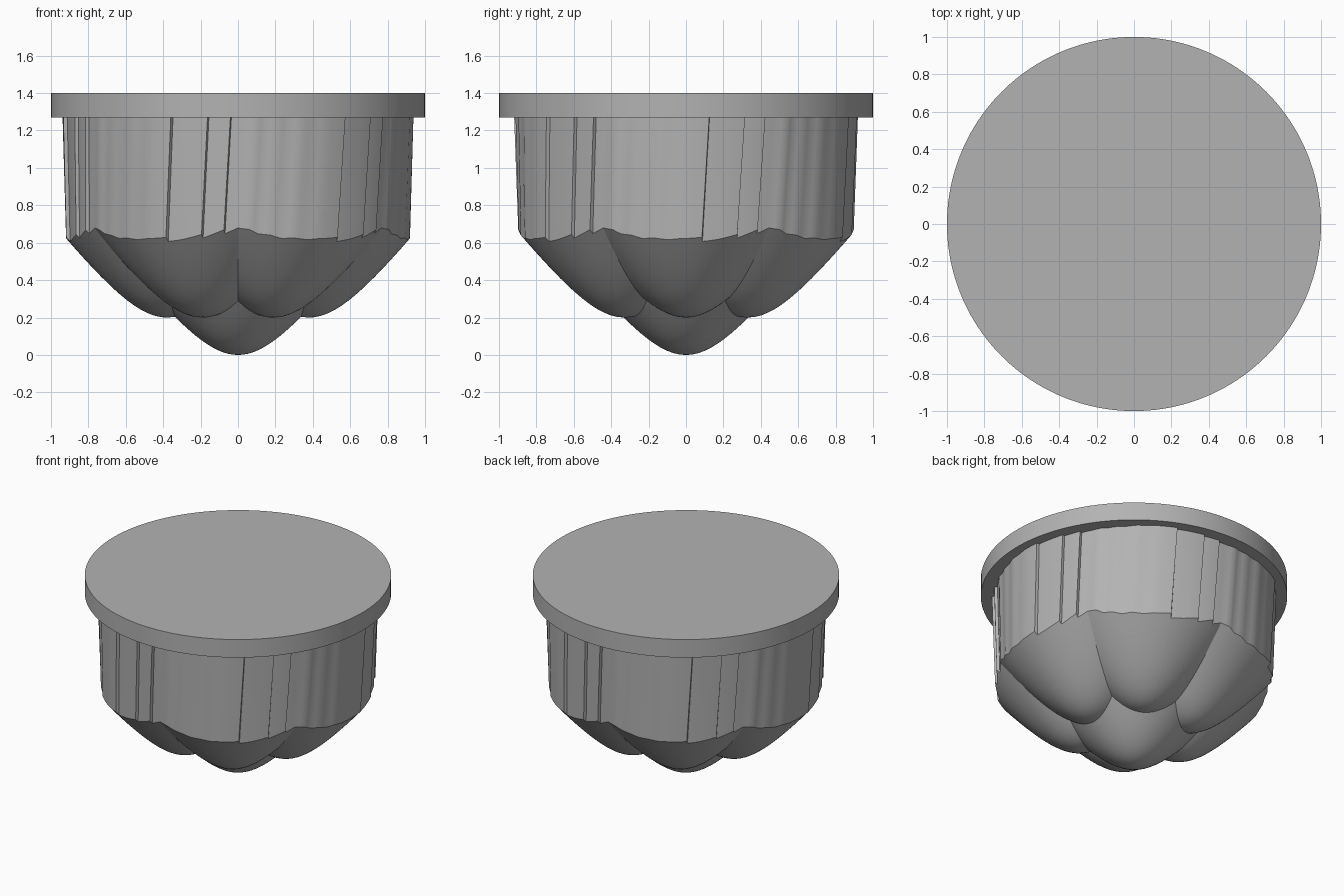
import bpy, bmesh, math

if "Cube" in bpy.data.objects:
    bpy.data.objects.remove(bpy.data.objects["Cube"], do_unlink=True)

# One plain grey for the whole model
GREY = (0.45, 0.45, 0.45, 1)
grey = bpy.data.materials.new("plain grey")
grey.use_nodes = True
grey.diffuse_color = GREY
grey.node_tree.nodes["Principled BSDF"].inputs["Base Color"].default_value = GREY

WALL_TOP = 1.28
LID_BOTTOM, LID_TOP = 1.27, 1.4
LOBES = 6
LOBE_RADIUS = 0.38

# Wall radius against angle over one sixth of a turn, with three saw-tooth steps
STEPS = [(5.3, 0.922), (5.6, 0.902), (11, 0.903), (17.6, 0.908), (17.9, 0.89),
         (25.2, 0.9), (25.5, 0.88), (30, 0.885), (34, 0.897), (37, 0.89),
         (41, 0.9), (45, 0.897), (49, 0.91), (54, 0.91), (58, 0.918),
         (62, 0.92), (65.3, 0.922)]


def bowl(distance):
    """Height of one rounded lens cup above its own tip."""
    return math.sqrt(0.136 + 1.69 * distance ** 2) - 0.369


def outer_height(r, angle):
    """Height of the nearest outer cup."""
    sector = math.tau / LOBES
    a = (angle + sector / 2) % sector - sector / 2
    return 0.2 + bowl(math.sqrt(r * r + LOBE_RADIUS ** 2 - 2 * r * LOBE_RADIUS * math.cos(a)))


def seam_radius(angle):
    """Radius where the centre cup meets the ring of outer cups."""
    low, high = 0.1, 0.6
    for _ in range(30):
        mid = (low + high) / 2
        if bowl(mid) < outer_height(mid, angle):
            low = mid
        else:
            high = mid
    return low


def wall_outline():
    """Angle and radius of every column around the wall."""
    columns = []
    for k in range(LOBES):
        for (a0, r0), (a1, r1) in zip(STEPS, STEPS[1:]):
            n = max(1, round((a1 - a0) / 1.6))
            for i in range(n):
                t = i / n
                columns.append((math.radians(60 * k + a0 + t * (a1 - a0)), r0 + t * (r1 - r0)))
    return columns


def finish(bm, name):
    bmesh.ops.recalc_face_normals(bm, faces=bm.faces)
    mesh = bpy.data.meshes.new(name)
    bm.to_mesh(mesh)
    bm.free()
    mesh.materials.append(grey)
    obj = bpy.data.objects.new(name, mesh)
    bpy.context.collection.objects.link(obj)
    bpy.ops.object.select_all(action="DESELECT")
    obj.select_set(True)
    bpy.context.view_layer.objects.active = obj
    bpy.ops.object.shade_smooth_by_angle(angle=math.radians(22))
    return obj


# Lens body: centre cup, six outer cups and the twisted stepped wall
INNER, OUTER, RISE = 12, 16, 6
bm = bmesh.new()
tip = bm.verts.new((0, 0, 0))
columns = []
for angle, radius in wall_outline():
    seam = seam_radius(angle)
    points = []
    for i in range(1, INNER + 1):
        r = seam * i / INNER
        points.append((r, angle, bowl(r)))
    for i in range(1, OUTER + 1):
        r = seam + (radius - seam) * i / OUTER
        points.append((r, angle, outer_height(r, angle)))
    foot = points[-1][2]
    for i in range(1, RISE + 1):
        t = i / RISE
        points.append((radius + 0.02 * t, angle + math.radians(2.3) * t,
                       foot + (WALL_TOP - foot) * t))
    columns.append([bm.verts.new((r * math.cos(a), r * math.sin(a), z)) for r, a, z in points])

for i, column in enumerate(columns):
    following = columns[(i + 1) % len(columns)]
    bm.faces.new((tip, following[0], column[0]))
    for j in range(len(column) - 1):
        bm.faces.new((column[j], following[j], following[j + 1], column[j + 1]))
bm.faces.new([column[-1] for column in columns])
finish(bm, "lens_body")

# Round flat lid
bm = bmesh.new()
bmesh.ops.create_cone(bm, cap_ends=True, segments=160, radius1=1, radius2=1,
                      depth=LID_TOP - LID_BOTTOM)
bmesh.ops.translate(bm, verts=bm.verts, vec=(0, 0, (LID_TOP + LID_BOTTOM) / 2))
finish(bm, "round_lid")
